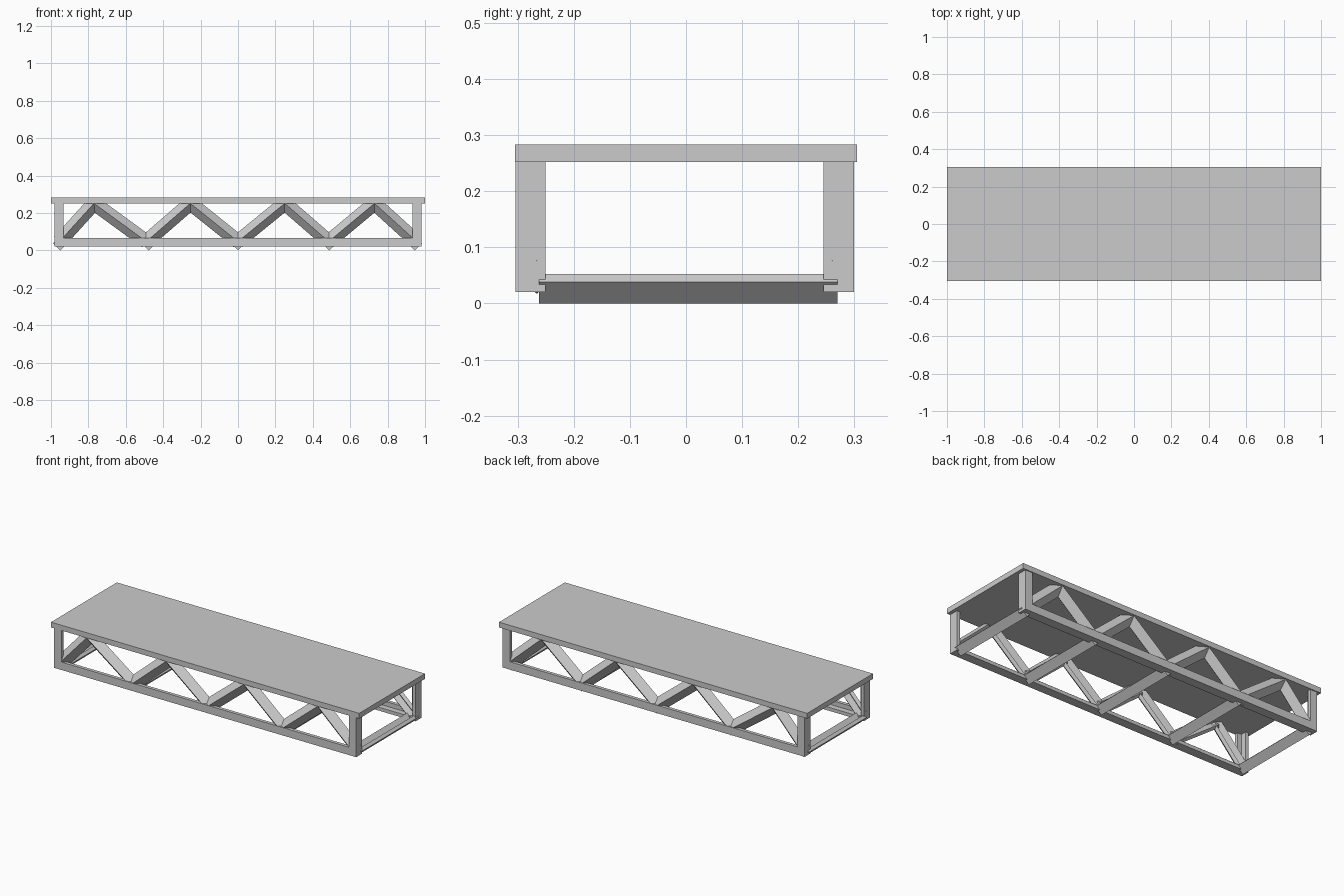
import bpy, bmesh
from mathutils import Vector

if "Cube" in bpy.data.objects:
    bpy.data.objects.remove(bpy.data.objects["Cube"])

LEG, THICK = 0.054, 0.02


def angle_bar(name, p0, p1, u, v, a=LEG, b=LEG, t=THICK):
    """L-section bar from p0 to p1; outer corner on the line, legs along u and v."""
    p0, p1 = Vector(p0), Vector(p1)
    u, v = Vector(u).normalized(), Vector(v).normalized()
    profile = [(0, 0), (a, 0), (a, t), (t, t), (t, b), (0, b)]
    bm = bmesh.new()
    rings = [[bm.verts.new(p + u * i + v * j) for i, j in profile] for p in (p0, p1)]
    n = len(profile)
    bm.faces.new(rings[0])
    bm.faces.new(rings[1])
    for k in range(n):
        m = (k + 1) % n
        bm.faces.new((rings[0][k], rings[0][m], rings[1][m], rings[1][k]))
    bmesh.ops.recalc_face_normals(bm, faces=bm.faces)
    mesh = bpy.data.meshes.new(name)
    bm.to_mesh(mesh)
    bm.free()
    ob = bpy.data.objects.new(name, mesh)
    bpy.context.collection.objects.link(ob)
    return ob


# Flat deck slab
bpy.ops.mesh.primitive_cube_add(size=1, location=(0, 0, 0.2675))
deck = bpy.context.object
deck.name = "deck"
deck.scale = (2.0, 0.61, 0.031)

bottom_x = [-0.955, -0.49, 0.0, 0.485, 0.955]
top_x = [-0.77, -0.255, 0.25, 0.73]

for side, s, y in (("front", -1, -0.304), ("back", 1, 0.299)):
    inward = Vector((0, -s, 0))

    # Bottom chord: upright outer flange and inward horizontal flange
    angle_bar(f"{side}_bottom_chord", (-0.98, y, 0.02), (0.98, y, 0.02),
              inward, (0, 0, 1), LEG, 0.046)

    # End posts, corner facing outward
    for end, e in (("left", -1), ("right", 1)):
        angle_bar(f"{side}_{end}_post", (e * 0.98, y, 0.02), (e * 0.98, y, 0.255),
                  inward, (-e, 0, 0), LEG, 0.046)

    # Zigzag braces with the ridge facing outward
    for i, tx in enumerate(top_x):
        for j in (i, i + 1):
            p0 = Vector((bottom_x[j], y, 0.048))
            p1 = Vector((tx, y, 0.252))
            across = (p1 - p0).cross(inward).normalized()
            angle_bar(f"{side}_brace_{i}_{j}", p0, p1,
                      inward + across, inward - across)

# V-shaped cross beams with the ridge facing down
for i, x in enumerate((-0.95, -0.478, 0.0, 0.488, 0.946)):
    angle_bar(f"cross_beam_{i}", (x, -0.262, 0), (x, 0.27, 0), (1, 0, 1), (-1, 0, 1))
